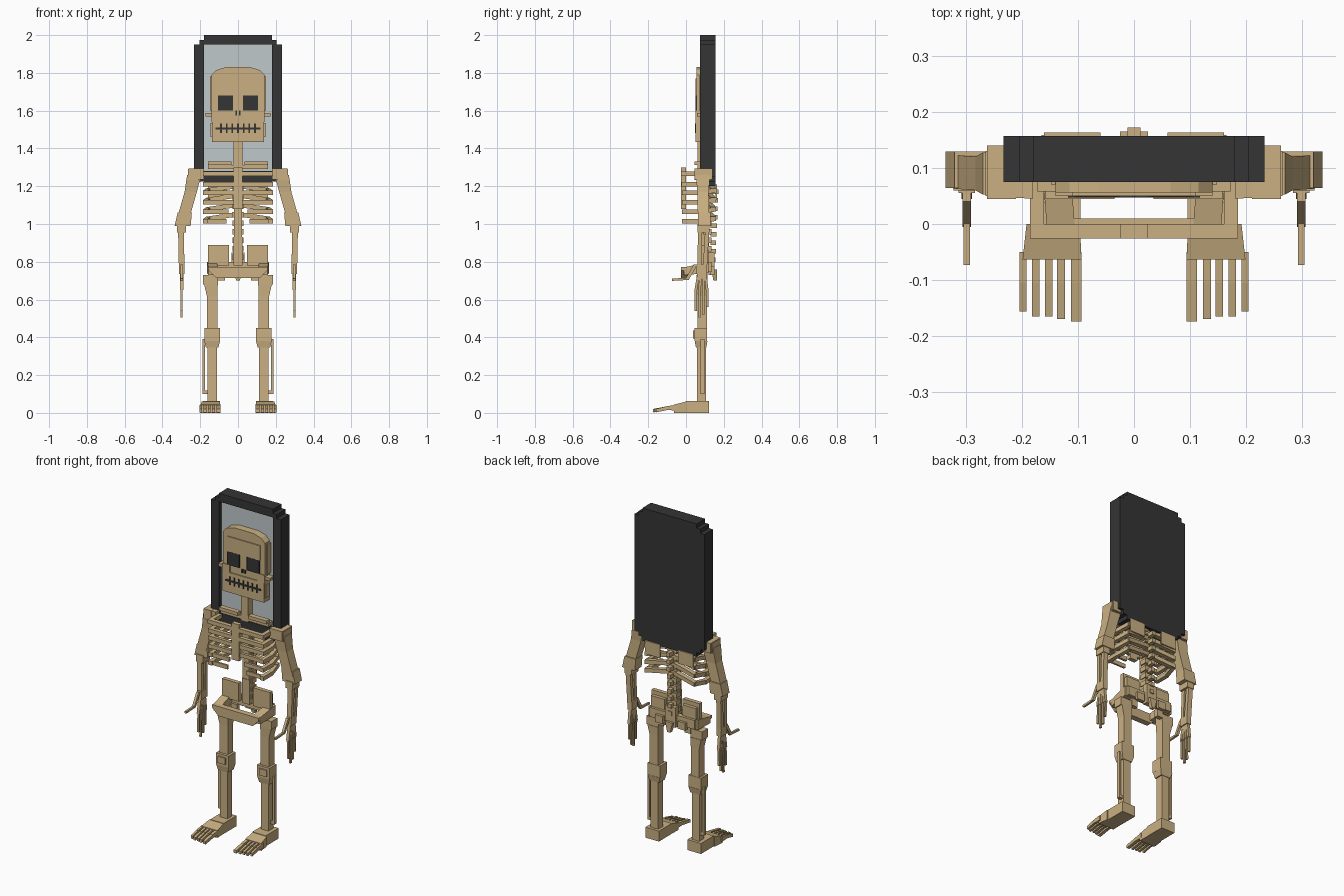
import bpy, bmesh


def material(name, rgb):
    m = bpy.data.materials.new(name)
    m.diffuse_color = (*rgb, 1)
    return m


BONE = material("bone tan", (0.59, 0.435, 0.225))
BLACK = material("case black", (0.035, 0.035, 0.036))
GLASS = material("screen grey", (0.53, 0.58, 0.60))


def part(name, solids, mat=BONE, mirror=False):
    """One object made of box-like solids, each a pair of four-corner ends."""
    bm = bmesh.new()
    for ends in solids:
        for s in ((1, -1) if mirror else (1,)):
            a, b = [[bm.verts.new((s * x, y, z)) for x, y, z in e] for e in ends]
            bm.faces.new(a)
            bm.faces.new(b)
            for i in range(4):
                j = (i + 1) % 4
                bm.faces.new((a[i], a[j], b[j], b[i]))
    bmesh.ops.recalc_face_normals(bm, faces=bm.faces)
    me = bpy.data.meshes.new(name)
    bm.to_mesh(me)
    bm.free()
    me.materials.append(mat)
    ob = bpy.data.objects.new(name, me)
    bpy.context.collection.objects.link(ob)
    return ob


def box(x0, x1, y0, y1, z0, z1):
    return [[(x0, y0, z), (x1, y0, z), (x1, y1, z), (x0, y1, z)] for z in (z0, z1)]


def beam(p, q, w, w2=None, axis=2):
    """Sheared bar from p to q; the end sections are square to the axis."""
    u, v = [i for i in range(3) if i != axis]
    ends = []
    for c, (a, b) in ((p, w), (q, w2 or w)):
        ring = []
        for su, sv in ((-1, -1), (1, -1), (1, 1), (-1, 1)):
            k = list(c)
            k[u] += su * a / 2
            k[v] += sv * b / 2
            ring.append(tuple(k))
        ends.append(ring)
    return ends


# Slab case with stepped corners and a raised rim
steps = ((0.233, 1.25, 1.95), (0.205, 1.225, 1.975), (0.18, 1.20, 2.0))
part("case_back", [box(-x, x, 0.11, 0.157, a, b) for x, a, b in steps], BLACK)
part("case_side_rims", [box(0.18, x, 0.075, 0.112, a, b) for x, a, b in steps[:2]], BLACK, True)
part("case_end_rims", [box(-0.18, 0.18, 0.075, 0.112, 1.95, 2.0),
                       box(-0.18, 0.18, 0.075, 0.112, 1.20, 1.28)], BLACK)
part("screen", [box(-0.18, 0.18, 0.102, 0.111, 1.28, 1.95)], GLASS)

# Skull
part("skull", [box(-0.14, 0.14, 0.056, 0.102, 1.54, 1.79),
               box(-0.148, 0.148, 0.07, 0.102, 1.60, 1.78),
               beam((0, 0.079, 1.79), (0, 0.079, 1.815), (0.28, 0.046), (0.23, 0.046)),
               beam((0, 0.079, 1.815), (0, 0.079, 1.83), (0.23, 0.046), (0.13, 0.046)),
               box(-0.11, 0.11, 0.05, 0.06, 1.68, 1.77),
               box(-0.02, 0.02, 0.05, 0.06, 1.60, 1.68)])
part("cheekbones", [box(0.12, 0.172, 0.058, 0.095, 1.57, 1.588),
                    box(0.09, 0.14, 0.05, 0.07, 1.555, 1.60)], mirror=True)
part("jaw", [box(-0.138, 0.138, 0.05, 0.102, 1.435, 1.555)])
part("jaw_hinges", [box(0.13, 0.145, 0.06, 0.095, 1.46, 1.535)], mirror=True)
part("eye_sockets", [box(0.027, 0.106, 0.049, 0.057, 1.60, 1.68)], BLACK, True)
part("nose_holes", [box(0.004, 0.014, 0.05, 0.057, 1.575, 1.60)], BLACK, True)
part("tooth_gaps", [box(-0.118, 0.118, 0.047, 0.052, 1.50, 1.511)]
     + [box(x - 0.004, x + 0.004, 0.047, 0.052, 1.482, 1.532)
        for x in [-0.09 + 0.03 * i for i in range(7)]], BLACK)

# Neck, spine and spinous bumps
part("neck", [box(-0.024, 0.024, 0.062, 0.105, 1.28, 1.44)])
part("spine", [box(-0.022, 0.022, 0.075, 0.12, 0.93, 1.22),
               beam((0, 0.097, 0.93), (0, 0.10, 0.78), (0.05, 0.05))])
part("spine_bumps", [s for i in range(9) for z in [1.17 - 0.045 * i]
                     for s in (box(-0.03, 0.03, 0.09, 0.135, z, z + 0.028),
                               box(-0.012, 0.012, 0.13, 0.172 - 0.002 * i, z - 0.012, z + 0.012))])

# Rib cage
part("sternum", [box(-0.024, 0.024, -0.026, 0.0, 1.08, 1.30)])
part("collar_bones", [box(0.035, 0.158, 0.045, 0.075, 1.312, 1.332),
                      box(0.022, 0.16, 0.06, 0.1, 1.29, 1.312)], mirror=True)
ribs = []
for i, z in enumerate((1.265, 1.21, 1.165, 1.115, 1.065, 1.015)):
    h = 0.024
    inner = 0.022 if i < 4 else 0.05 + 0.012 * (i - 4)
    ribs += [box(inner, 0.185, -0.026 + 0.003 * i, 0.0, z - h / 2, z + h / 2),
             box(0.16, 0.185, -0.02, 0.075, z - h / 2, z + h / 2)]
    if i > 1:  # back halves climb towards the spine
        ribs += [beam((0.172, 0.07, z), (0.155, 0.15, z + 0.012), (0.025, h), axis=1),
                 beam((0.165, 0.145, z + 0.012), (0.015, 0.125, z + 0.035), (0.028, h), axis=0)]
part("ribs", ribs, mirror=True)
part("shoulder_blades", [box(0.06, 0.16, 0.155, 0.163, 1.13, 1.21)], mirror=True)

# Arms
part("shoulders", [beam((0.18, 0.085, 1.265), (0.265, 0.09, 1.262), (0.08, 0.06), axis=0),
                   box(0.21, 0.262, 0.045, 0.14, 1.235, 1.295)], mirror=True)
part("upper_arms", [beam((0.232, 0.09, 1.26), (0.25, 0.09, 1.17), (0.075, 0.075), (0.065, 0.06)),
                    beam((0.25, 0.09, 1.17), (0.29, 0.093, 1.03), (0.065, 0.06)),
                    beam((0.282, 0.097, 1.06), (0.293, 0.097, 0.99), (0.075, 0.065), (0.085, 0.065))],
     mirror=True)
part("forearms", [box(0.275, 0.322, 0.06, 0.125, 0.955, 1.0),
                  beam((0.302, 0.075, 0.96), (0.298, 0.07, 0.76), (0.03, 0.022)),
                  beam((0.302, 0.112, 0.97), (0.298, 0.10, 0.76), (0.03, 0.022)),
                  box(0.283, 0.313, 0.055, 0.112, 0.735, 0.785)], mirror=True)
hands = []
for i, low in enumerate((0.54, 0.505, 0.52, 0.56)):
    y = 0.052 + 0.02 * i
    hands += [beam((0.298, 0.068 + 0.011 * i, 0.745), (0.298, y, 0.65), (0.018, 0.014)),
              beam((0.298, y, 0.652), (0.299, y, low), (0.011, 0.012))]
part("hands", hands, mirror=True)
part("thumbs", [beam((0.298, 0.05, 0.785), (0.298, 0.005, 0.705), (0.015, 0.02)),
                beam((0.298, 0.015, 0.71), (0.298, -0.073, 0.705), (0.012, 0.012), axis=1)],
     mirror=True)

# Pelvis
part("hip_plates", [box(0.048, 0.16, 0.075, 0.10, 0.78, 0.89),
                    box(0.06, 0.15, 0.10, 0.12, 0.78, 0.865)], mirror=True)
part("pelvis_front", [beam((0, -0.008, 0.715), (0, -0.008, 0.755), (0.23, 0.035), (0.31, 0.035)),
                      beam((0, -0.008, 0.755), (0, -0.008, 0.772), (0.31, 0.035))])
part("pelvis_sides", [beam((0.13, -0.01, 0.75), (0.14, 0.12, 0.77), (0.05, 0.04), (0.05, 0.06), axis=1)],
     mirror=True)
part("pelvis_back", [box(-0.15, 0.15, 0.105, 0.135, 0.745, 0.80),
                     box(-0.035, 0.035, 0.12, 0.15, 0.73, 0.85),
                     beam((0, 0.15, 0.76), (0, 0.155, 0.70), (0.05, 0.03), (0.02, 0.02))])
part("seat_bones", [box(0.05, 0.10, 0.13, 0.15, 0.73, 0.775),
                    box(0.07, 0.11, 0.09, 0.115, 0.70, 0.75)], mirror=True)

# Legs
part("thighs", [box(0.107, 0.185, 0.055, 0.11, 0.68, 0.73),
                beam((0.143, 0.085, 0.68), (0.137, 0.085, 0.62), (0.072, 0.055), (0.056, 0.05)),
                box(0.109, 0.165, 0.06, 0.11, 0.44, 0.62)], mirror=True)
part("knees", [box(0.095, 0.178, 0.045, 0.112, 0.38, 0.45),
               beam((0.137, 0.08, 0.345), (0.137, 0.08, 0.38), (0.065, 0.055), (0.083, 0.067)),
               box(0.112, 0.162, 0.038, 0.05, 0.395, 0.435)], mirror=True)
part("shins", [box(0.112, 0.162, 0.058, 0.105, 0.06, 0.35)], mirror=True)
part("calf_bones", [box(0.176, 0.187, 0.078, 0.098, 0.10, 0.39),
                    box(0.155, 0.187, 0.078, 0.098, 0.37, 0.39),
                    box(0.155, 0.187, 0.078, 0.098, 0.10, 0.118)], mirror=True)

# Feet and toes
part("feet", [box(0.095, 0.185, 0.0, 0.122, 0.0, 0.063),
              beam((0.144, 0.0, 0.03), (0.146, -0.063, 0.022), (0.095, 0.06), (0.105, 0.044), axis=1)],
     mirror=True)
toes = []
for x, w, tip in ((0.103, 0.019, -0.174), (0.130, 0.014, -0.169), (0.152, 0.014, -0.165),
                  (0.175, 0.014, -0.165), (0.198, 0.013, -0.156)):
    toes += [beam((x, -0.05, 0.028), (x, -0.105, 0.025), (w, 0.03), (w, 0.02), axis=1),
             beam((x, -0.105, 0.024), (x, tip, 0.012), (w, 0.02), (w, 0.018), axis=1)]
part("toes", toes, mirror=True)
